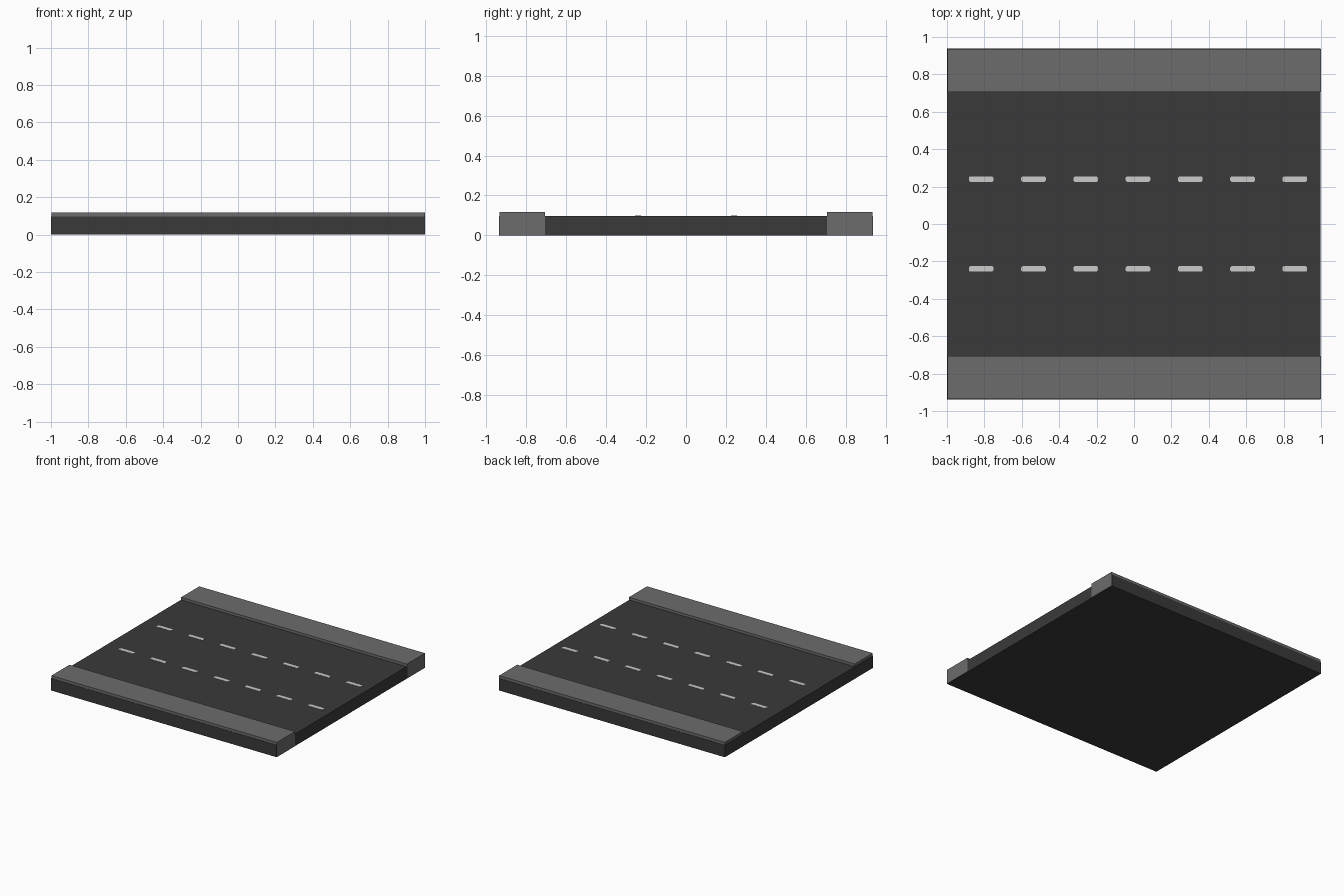
import bpy, bmesh, math

if "Cube" in bpy.data.objects:
    bpy.data.objects.remove(bpy.data.objects["Cube"])


def material(name, value):
    m = bpy.data.materials.new(name)
    m.diffuse_color = (value, value, value, 1)
    m.use_nodes = True
    m.node_tree.nodes["Principled BSDF"].inputs["Base Color"].default_value = m.diffuse_color
    return m


asphalt = material("dark asphalt", 0.042)
concrete = material("grey concrete", 0.15)
paint = material("lane paint", 0.6)


def prism(name, outline, z0, z1, mat):
    """Extrude a flat outline (x, y) from z0 up to z1."""
    bm = bmesh.new()
    base = bm.faces.new([bm.verts.new((x, y, z0)) for x, y in outline])
    ext = bmesh.ops.extrude_face_region(bm, geom=[base])
    for v in ext["geom"]:
        if isinstance(v, bmesh.types.BMVert):
            v.co.z = z1
    bmesh.ops.recalc_face_normals(bm, faces=bm.faces)
    me = bpy.data.meshes.new(name)
    bm.to_mesh(me)
    bm.free()
    me.materials.append(mat)
    ob = bpy.data.objects.new(name, me)
    bpy.context.collection.objects.link(ob)
    return ob


def rect(x0, x1, y0, y1):
    return [(x0, y0), (x1, y0), (x1, y1), (x0, y1)]


def dash(cx, cy, length, width, c):
    """Rectangle with small clipped corners."""
    a, b = length / 2, width / 2
    pts = [(a - c, -b), (a, -b + c), (a, b - c), (a - c, b),
           (-a + c, b), (-a, b - c), (-a, -b + c), (-a + c, -b)]
    return [(cx + x, cy + y) for x, y in pts]


# Road slab, running under both pavements
prism("road_slab", rect(-1, 0.998, -0.937, 0.937), 0, 0.097, asphalt)

# Raised pavements, showing past the slab at the +x end only
for side, label in ((-1, "front"), (1, "back")):
    y0, y1 = sorted((side * 0.706, side * 0.935))
    prism(label + "_pavement", rect(-0.998, 1, y0, y1), 0.001, 0.118, concrete)

# Two rows of painted lane dashes
for side, label in ((-1, "front"), (1, "back")):
    for i in range(7):
        prism(f"{label}_lane_dash_{i + 1}",
              dash(-0.817 + 0.2795 * i, side * 0.24, 0.132, 0.03, 0.007),
              0.096, 0.099, paint)
